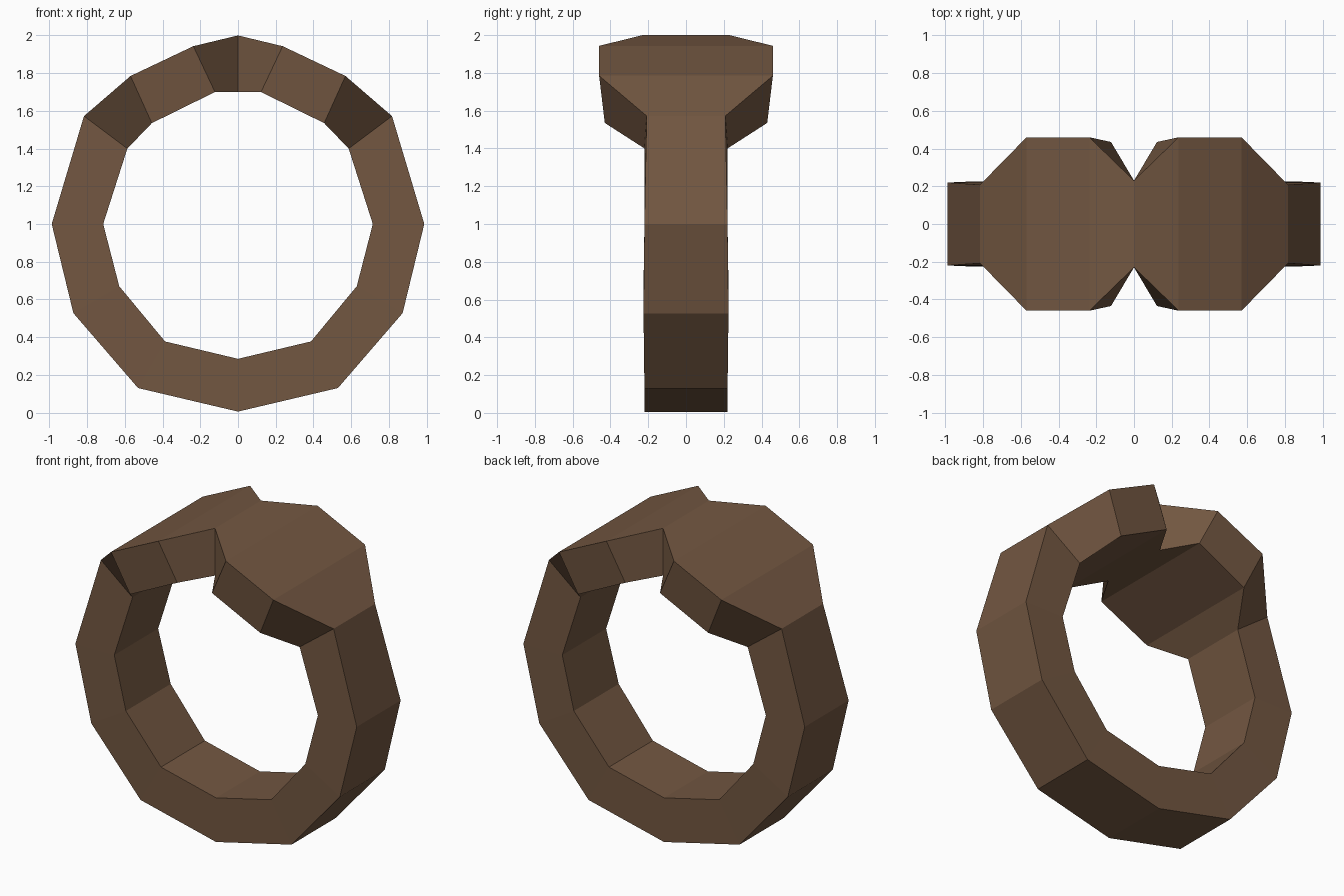
import bpy
import bmesh

if "Cube" in bpy.data.objects:
    bpy.data.objects.remove(bpy.data.objects["Cube"])

# Right-half stations, top to bottom:
# outer x, outer z, outer half-width, inner x, inner z, inner half-width
half = [
    (0.00, 2.000, 0.23, 0.00, 1.70, 0.23),    # notch between the two wide plates
    (0.237, 1.943, 0.46, 0.122, 1.70, 0.435),
    (0.57, 1.785, 0.46, 0.457, 1.535, 0.43),
    (0.817, 1.572, 0.208, 0.587, 1.40, 0.22),
    (0.988, 1.00, 0.22, 0.715, 1.00, 0.22),
    (0.873, 0.527, 0.225, 0.63, 0.67, 0.225),
    (0.53, 0.13, 0.22, 0.387, 0.377, 0.22),
    (0.00, 0.005, 0.22, 0.00, 0.285, 0.22),
]
# Mirror the stations across x = 0 to close the loop
left = [(-a, b, c, -d, e, f) for a, b, c, d, e, f in reversed(half[1:-1])]
stations = half + left

# Sweep a four-sided section around the ring
bm = bmesh.new()
sections = []
for ox, oz, ow, ix, iz, iw in stations:
    corners = [(ox, -ow, oz), (ox, ow, oz), (ix, iw, iz), (ix, -iw, iz)]
    sections.append([bm.verts.new(c) for c in corners])
for i, a in enumerate(sections):
    b = sections[(i + 1) % len(sections)]
    for j in range(4):
        k = (j + 1) % 4
        bm.faces.new((a[j], a[k], b[k], b[j]))
bmesh.ops.recalc_face_normals(bm, faces=bm.faces)

mesh = bpy.data.meshes.new("ring_band")
bm.to_mesh(mesh)
bm.free()
ring = bpy.data.objects.new("ring_band", mesh)
bpy.context.collection.objects.link(ring)

# Bronze-brown colour
mat = bpy.data.materials.new("bronze")
mat.diffuse_color = (0.17, 0.095, 0.053, 1.0)
mat.use_nodes = True
mat.node_tree.nodes["Principled BSDF"].inputs["Base Color"].default_value = mat.diffuse_color
mesh.materials.append(mat)
